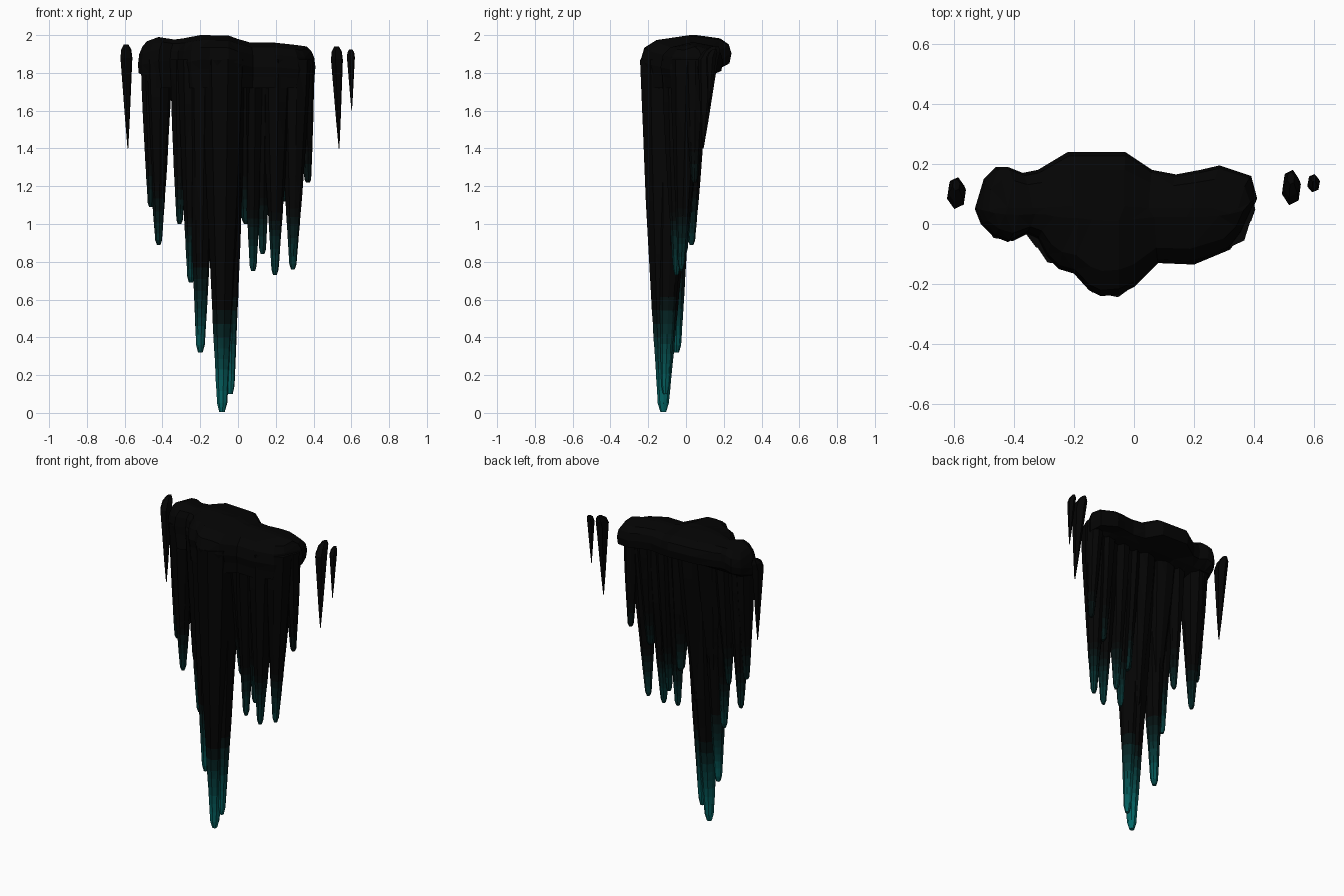
import bpy, bmesh, math, random

if "Cube" in bpy.data.objects:
    bpy.data.objects.remove(bpy.data.objects["Cube"])
random.seed(4)
LEVELS = 14


def material(name, r, g, b):
    m = bpy.data.materials.new(name)
    m.diffuse_color = (r, g, b, 1)
    m.use_nodes = True
    m.node_tree.nodes["Principled BSDF"].inputs["Base Color"].default_value = m.diffuse_color
    return m


# near-black rock fading to teal at the tips
MATS = [material("rock_%d" % i, 0.0013, 0.0013 + 0.15 * f, 0.0013 + 0.15 * f)
        for i, f in enumerate((k / (LEVELS - 1)) ** 1.9 for k in range(LEVELS))]


def loft(name, rings, mats=None):
    """Skin a list of equal-length rings, closing both ends."""
    bm = bmesh.new()
    rows = [[bm.verts.new(p) for p in ring] for ring in rings]
    n = len(rows[0])
    for k, (a, b) in enumerate(zip(rows, rows[1:])):
        for i in range(n):
            f = bm.faces.new((a[i], a[(i + 1) % n], b[(i + 1) % n], b[i]))
            f.material_index = mats[k] if mats else 0
    bm.faces.new(rows[0])
    bm.faces.new(rows[-1]).material_index = mats[-1] if mats else 0
    bmesh.ops.recalc_face_normals(bm, faces=bm.faces)
    bmesh.ops.triangulate(bm, faces=bm.faces)
    me = bpy.data.meshes.new(name)
    bm.to_mesh(me)
    bm.free()
    for m in MATS:
        me.materials.append(m)
    ob = bpy.data.objects.new(name, me)
    bpy.context.collection.objects.link(ob)
    return ob


def spike(name, top, tip, rx, ry, rt, ztop=1.87, sides=9):
    """Tapering hanging spike with a blunt tip, glowing towards its end."""
    ts = [0, .2, .4, .55, .66, .71, .75, .79, .82, .85, .88, .91, .94, .975, 1]
    strength = max(.15, 1 - tip[2] / 1.5)
    if name.startswith("back"):
        strength = 0
    wob = [random.uniform(.92, 1.05) for _ in range(sides)]
    rings, cols = [], []
    for t in ts:
        k = 1 - t ** 1.22
        end = .6 if t == 1 else 1
        cx = top[0] + (tip[0] - top[0]) * t
        cy = top[1] + (tip[1] - top[1]) * t
        z = ztop + (tip[2] - ztop) * t
        ring = []
        for i in range(sides):
            a = 2 * math.pi * i / sides
            w = wob[i] * random.uniform(.98, 1.02) * end
            ring.append((cx + math.cos(a) * w * (rt + (rx - rt) * k),
                         cy + math.sin(a) * w * (rt + (ry - rt) * k), z))
        rings.append(ring)
        s = min(1, max(0, (t - .66) / .3))
        cols.append(round((LEVELS - 1) * strength * s))
    return loft(name, rings, cols)


# overhanging cap built from its plan outline
outline = [(-.53, .05), (-.5, .15), (-.46, .19), (-.42, .19), (-.37, .17), (-.32, .18),
           (-.22, .24), (-.03, .24), (.06, .18), (.14, .165), (.22, .18), (.285, .195),
           (.39, .16), (.41, .085), (.36, -.03), (.32, -.085), (.2, -.135), (.08, -.13),
           (.0, -.21), (-.05, -.235), (-.11, -.24), (-.15, -.22), (-.2, -.165),
           (-.25, -.15), (-.29, -.11), (-.32, -.05), (-.36, -.03), (-.42, -.06),
           (-.47, -.04), (-.51, 0)]
crest = [(-.53, 1.95), (-.42, 1.99), (-.33, 1.975), (-.2, 2.0), (-.05, 1.998),
         (.05, 1.96), (.2, 1.96), (.33, 1.945), (.42, 1.93)]


def crest_z(x):
    for (x0, z0), (x1, z1) in zip(crest, crest[1:]):
        if x <= x1:
            return z0 + (z1 - z0) * max(0, (x - x0) / (x1 - x0))
    return crest[-1][1]


def cap_ring(kx, ky, drop_front, drop_back):
    ring = []
    for x, y in outline:
        px, py = -.05 + (x + .05) * kx, .04 + (y - .04) * ky
        f = min(1, max(0, (y + .1) / .25))
        ring.append((px, py, crest_z(px) - drop_front * (1 - f) - drop_back * f))
    return ring


under = [(x * .96, min(y * .94, .12), 1.72 if y < 0 else 1.8) for x, y in outline]
cap = loft("cap", [under, cap_ring(.99, .95, .18, .14), cap_ring(1, 1, .13, .09),
                   cap_ring(.985, .93, .065, .045), cap_ring(.95, .7, .025, .015),
                   cap_ring(.9, .1, 0, 0)])

# spikes: name, top centre, tip, top radii, tip radius
spikes = [
    ("main_spike", (-.075, -.085), (-.085, -.12, .005), .125, .155, .026),
    ("main_side_spike", (-.03, -.05), (-.04, -.11, .1), .075, .10, .02),
    ("second_spike", (-.19, -.055), (-.2, -.05, .32), .09, .105, .021),
    ("second_side_spike", (-.25, -.045), (-.25, -.04, .69), .075, .095, .018),
    ("left_inner_spike", (-.293, .0), (-.31, .0, 1.0), .072, .095, .016),
    ("left_spike", (-.425, .035), (-.42, .03, .89), .082, .09, .017),
    ("left_outer_spike", (-.46, .045), (-.46, .03, 1.09), .06, .075, .018),
    ("center_right_spike", (.03, -.025), (.045, -.01, 1.0), .07, .11, .025),
    ("right_spike_a", (.08, -.025), (.08, -.03, .75), .068, .1, .017),
    ("right_spike_b", (.135, .0), (.13, -.01, .84), .063, .095, .017),
    ("right_spike_c", (.2, -.025), (.195, -.05, .73), .083, .105, .017),
    ("right_spike_d", (.3, .005), (.29, -.025, .76), .085, .09, .017),
    ("right_spike_e", (.26, .02), (.25, .01, 1.12), .08, .085, .02),
    ("right_outer_spike", (.35, .05), (.37, .045, 1.22), .056, .065, .017),
    ("back_spike_left", (-.2, .02), (-.19, -.02, .95), .1, .08, .02),
    ("back_spike_center", (-.05, .02), (-.06, -.04, .8), .1, .08, .02),
]
parts = bpy.data.collections.new("spike_parts")
bpy.context.scene.collection.children.link(parts)
for args in spikes:
    ob = spike(*args)
    bpy.context.collection.objects.unlink(ob)
    parts.objects.link(ob)

# fuse cap and spikes into one rock mass, leaving no inner walls
mod = cap.modifiers.new("fuse", "BOOLEAN")
mod.operation, mod.solver = "UNION", "EXACT"
mod.operand_type, mod.collection = "COLLECTION", parts
bpy.context.view_layer.update()
fused = bpy.data.meshes.new_from_object(cap.evaluated_get(bpy.context.evaluated_depsgraph_get()))
cap.modifiers.clear()
cap.data = fused
cap.name = "hanging_rock_cluster"
for ob in list(parts.objects):
    bpy.data.objects.remove(ob)
bpy.data.collections.remove(parts)


def icicle(name, x, y, z, rx, ry, tip):
    """Small loose icicle with a pinched top leaning back."""
    rings = []
    for t, k, dy in ((0, .4, .6), (.05, .85, .3), (.13, 1, 0), (.4, .72, 0), (.75, .36, 0), (1, .06, 0)):
        cx, cy = x + (tip[0] - x) * t, y + (tip[1] - y) * t + dy * ry
        rings.append([(cx + math.cos(i * math.pi / 3 + .3) * rx * k,
                       cy + math.sin(i * math.pi / 3 + .3) * ry * k,
                       z + (tip[2] - z) * t) for i in range(6)])
    loft(name, rings)


# loose icicles at both ends
icicle("loose_icicle_left", -.592, .1, 1.95, .033, .05, (-.583, .09, 1.4))
icicle("loose_icicle_right", .522, .12, 1.94, .033, .055, (.535, .09, 1.4))
icicle("loose_icicle_small", .597, .135, 1.925, .022, .028, (.602, .12, 1.6))
